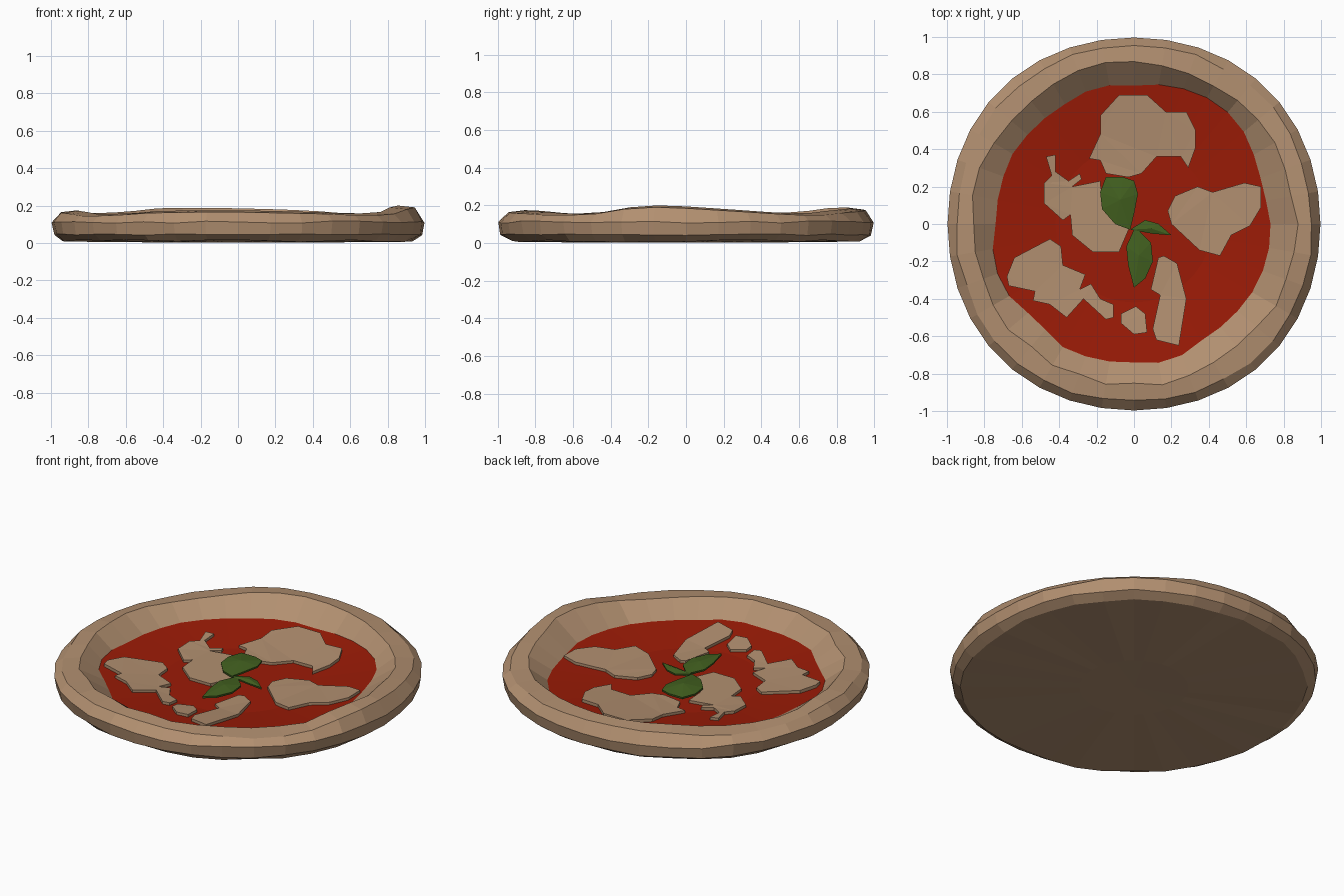
import bpy, bmesh, math, random
from mathutils import Vector

if "Cube" in bpy.data.objects:
    bpy.data.objects.remove(bpy.data.objects["Cube"])

random.seed(4)


def material(name, rgb):
    m = bpy.data.materials.new(name)
    m.diffuse_color = (*rgb, 1)
    m.use_nodes = True
    m.node_tree.nodes["Principled BSDF"].inputs["Base Color"].default_value = m.diffuse_color
    return m


DOUGH = material("baked dough tan", (0.445, 0.277, 0.163))
SAUCE = material("tomato red", (0.33, 0.011, 0.002))
GREEN = material("basil green", (0.055, 0.118, 0.014))


def finish(bm, name, *mats):
    bmesh.ops.recalc_face_normals(bm, faces=bm.faces)
    me = bpy.data.meshes.new(name)
    bm.to_mesh(me)
    bm.free()
    for m in mats:
        me.materials.append(m)
    ob = bpy.data.objects.new(name, me)
    bpy.context.collection.objects.link(ob)
    return ob


# Pizza base: a lumpy lathe; crest height and sauce radius given every 15 degrees
CREST_Z = [.195, .18, .165, .155, .17, .18, .185, .19, .185, .165, .16, .165,
           .175, .17, .155, .155, .17, .175, .175, .17, .165, .155, .165, .203]
SAUCE_R = [.73, .71, .74, .78, .78, .765, .74, .76, .74, .74, .75, .74,
           .74, .78, .77, .725, .76, .75, .74, .76, .72, .72, .73, .735]
N = 36


def sample(table, t):
    t *= len(table)
    i = int(t)
    f = t - i
    return table[i % len(table)] * (1 - f) + table[(i + 1) % len(table)] * f


def sauce_z(r):
    # the sauce is a shallow dish
    return .05 + .034 * min(1, max(0, (r - .42) / .32))


def jit(a):
    return random.uniform(-a, a)


bm = bmesh.new()
columns = []
for i in range(N):
    a = 2 * math.pi * i / N
    h = sample(CREST_Z, i / N)
    s = sample(SAUCE_R, i / N)
    wide = 1 + .018 * math.sin(2 * a) ** 2
    profile = [(.3, .002),
               (.935 + jit(.008), .012 + jit(.006)),
               (.985 + jit(.004), .045 + jit(.005)),
               (.997, .112 + jit(.006)),
               (.95 + jit(.008), h - .01),
               (.865 + jit(.015), h),
               (s, sauce_z(s)),
               (.42, sauce_z(.42))]
    columns.append([bm.verts.new((r * (wide if r > .9 else 1) * math.cos(a),
                                  r * (wide if r > .9 else 1) * math.sin(a), z))
                    for r, z in profile])
low = bm.verts.new((0, 0, .006))
high = bm.verts.new((0, 0, sauce_z(0)))
for i in range(N):
    p, q = columns[i], columns[(i + 1) % N]
    for k in range(len(p) - 1):
        f = bm.faces.new((p[k], q[k], q[k + 1], p[k + 1]))
        f.material_index = 1 if k == len(p) - 2 else 0
    bm.faces.new((low, q[0], p[0]))
    bm.faces.new((p[-1], q[-1], high)).material_index = 1
finish(bm, "pizza_base", DOUGH, SAUCE)


# Cheese patches: thin plates cut to an outline and draped on the sauce
def cheese(name, outline):
    bm = bmesh.new()
    face = bm.faces.new([bm.verts.new((x, y, 0)) for x, y in outline])
    ext = bmesh.ops.extrude_face_region(bm, geom=[face])
    top = {v for v in ext["geom"] if isinstance(v, bmesh.types.BMVert)}
    bmesh.ops.triangulate(bm, faces=[f for f in bm.faces if len(f.verts) > 4])
    for v in bm.verts:
        v.co.z = sauce_z(v.co.xy.length) + (.016 if v in top else -.006)
    finish(bm, name, DOUGH)


cheese("cheese_back", [(-.18, .58), (-.08, .69), (.07, .69), (.17, .6), (.28, .6), (.33, .5),
                       (.33, .41), (.29, .3), (.25, .36), (.12, .36), (.04, .27), (-.03, .25),
                       (-.15, .27), (-.18, .34), (-.24, .35), (-.18, .48)])
cheese("cheese_right", [(.18, .07), (.22, .15), (.34, .2), (.42, .17), (.59, .22), (.68, .2),
                        (.68, .09), (.62, -.01), (.52, -.06), (.46, -.17), (.35, -.14), (.2, 0)])
cheese("cheese_left", [(-.47, .36), (-.42, .37), (-.42, .28), (-.35, .23), (-.29, .27),
                       (-.28, .24), (-.33, .2), (-.18, .23), (-.17, .1), (-.02, -.01),
                       (-.08, -.15), (-.22, -.15), (-.33, -.06), (-.34, .05), (-.38, .02),
                       (-.48, .11), (-.48, .22), (-.44, .26)])
cheese("cheese_front_left", [(-.45, -.08), (-.39, -.12), (-.38, -.22), (-.26, -.27),
                             (-.29, -.35), (-.23, -.32), (-.18, -.4), (-.11, -.43),
                             (-.11, -.5), (-.15, -.51), (-.27, -.4), (-.36, -.5),
                             (-.45, -.43), (-.54, -.41), (-.53, -.36), (-.67, -.33),
                             (-.68, -.28), (-.64, -.18)])
cheese("cheese_crumb", [(-.07, -.48), (.01, -.44), (.06, -.48), (.07, -.58), (0, -.59), (-.07, -.53)])
cheese("cheese_front", [(.13, -.18), (.16, -.17), (.23, -.21), (.28, -.4), (.24, -.65),
                        (.12, -.62), (.1, -.56), (.14, -.38), (.09, -.35)])


# Basil leaves: a raised centre point fanned out to the outline, given thickness
def leaf(name, outline, lift):
    bm = bmesh.new()
    rim = [bm.verts.new((x, y, .077)) for x, y in outline]
    c = sum((v.co for v in rim), Vector()) / len(rim)
    mid = bm.verts.new((c.x, c.y, .077 + lift))
    for a, b in zip(rim, rim[1:] + rim[:1]):
        bm.faces.new((a, b, mid))
    ob = finish(bm, name, GREEN)
    mod = ob.modifiers.new("thickness", "SOLIDIFY")
    mod.thickness = .012
    mod.offset = 0


leaf("basil_large", [(-.02, -.03), (.0, .06), (.02, .16), (0, .23), (-.06, .25), (-.15, .25),
                     (-.18, .17), (-.17, .08), (-.1, 0)], .02)
leaf("basil_front", [(0, -.03), (-.04, -.12), (-.03, -.22), (0, -.34), (.06, -.29),
                     (.1, -.2), (.09, -.1), (.03, -.04)], .014)
leaf("basil_small", [(-.02, -.03), (.06, .02), (.13, 0), (.2, -.06), (.1, -.05)], .01)
